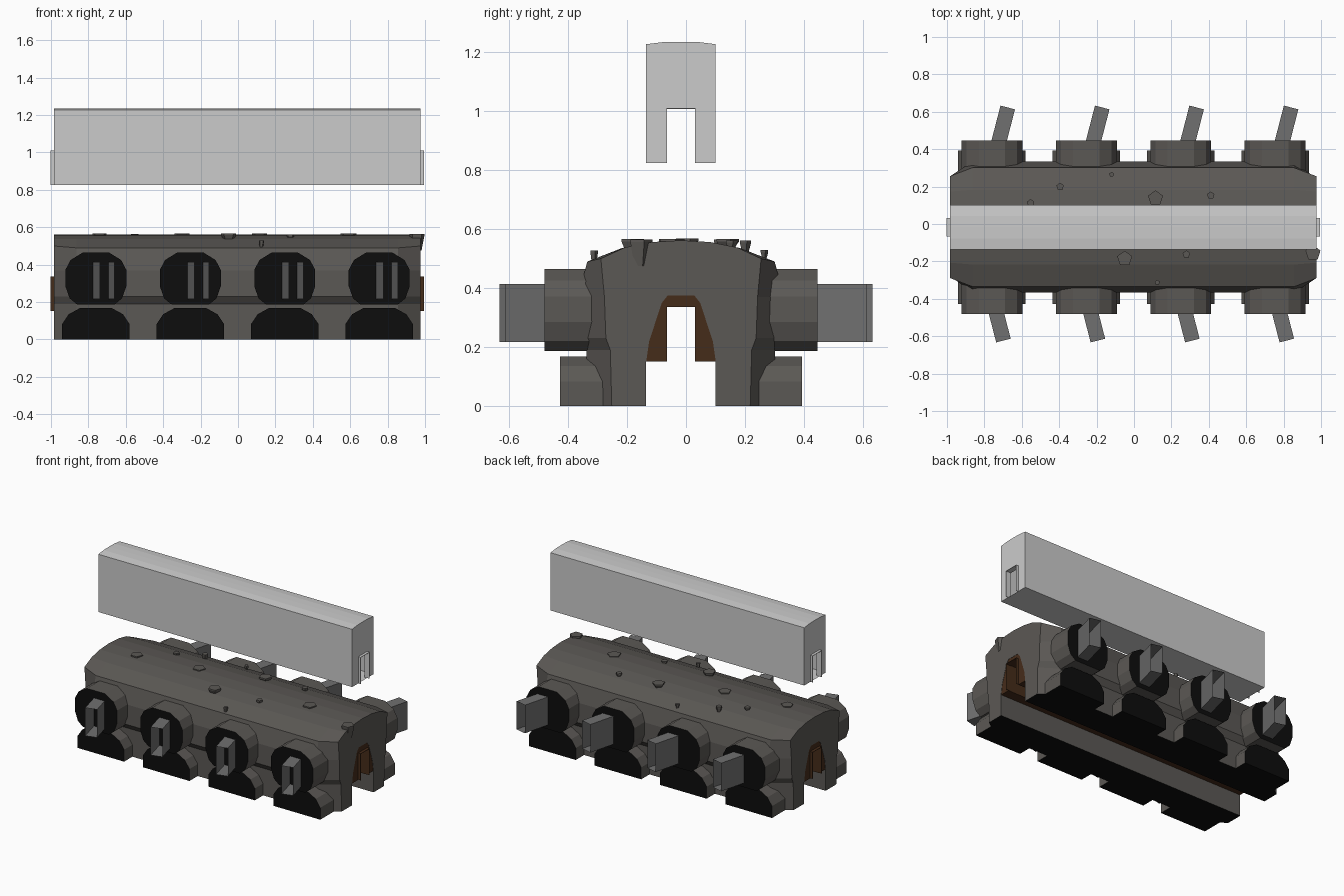
import bpy, bmesh, math
from mathutils import Vector

if "Cube" in bpy.data.objects:
    bpy.data.objects.remove(bpy.data.objects["Cube"])

XC, YC = -0.004, -0.017          # centre of the hull
HALF = 0.98                      # half length of hull and cabin

def material(name, r, g, b):
    m = bpy.data.materials.new(name)
    m.diffuse_color = (r, g, b, 1)
    m.use_nodes = True
    m.node_tree.nodes["Principled BSDF"].inputs["Base Color"].default_value = m.diffuse_color
    return m

HULL = material("hull_grey", 0.105, 0.098, 0.09)
BLACK = material("black", 0.004, 0.004, 0.004)
BROWN = material("brown", 0.06, 0.025, 0.01)
STEEL = material("steel", 0.16, 0.16, 0.16)
PALE = material("pale_grey", 0.55, 0.55, 0.55)

def loft(name, rings, mats, caps=True, dark=None):
    """Join closed rings of points; dark(face) picks the second material."""
    bm = bmesh.new()
    vs = [[bm.verts.new(p) for p in r] for r in rings]
    n = len(vs[0])
    for a, b in zip(vs, vs[1:]):
        for i in range(n):
            j = (i + 1) % n
            bm.faces.new((a[i], a[j], b[j], b[i]))
    if caps:
        bm.faces.new(vs[0])
        bm.faces.new(vs[-1])
    bmesh.ops.recalc_face_normals(bm, faces=bm.faces)
    bm.normal_update()
    if dark:
        for f in bm.faces:
            f.material_index = 1 if dark(f) else 0
    me = bpy.data.meshes.new(name)
    bm.to_mesh(me)
    bm.free()
    for m in mats:
        me.materials.append(m)
    ob = bpy.data.objects.new(name, me)
    bpy.context.collection.objects.link(ob)
    return ob

def mirrored(half):
    """Full closed profile from a half one that starts and ends on the middle."""
    return half + [(-y, z) for y, z in reversed(half[1:-1])]

def x_ring(x, prof):
    return [(XC + x, YC + y, z) for y, z in prof]

# hull: arched body with a tunnel, pinched at both ends
tunnel = [(0.118, 0), (0.118, 0.15), (0.108, 0.22), (0.065, 0.35), (0.045, 0.375), (0, 0.375)]
mid = mirrored([(0, 0.562), (0.1, 0.556), (0.2, 0.536), (0.318, 0.49), (0.35, 0.37),
                (0.35, 0.23), (0.32, 0.19), (0.32, 0)] + tunnel)
end = mirrored([(0, 0.562), (0.1, 0.556), (0.19, 0.538), (0.272, 0.50), (0.26, 0.37),
                (0.255, 0.23), (0.24, 0.19), (0.235, 0)] + tunnel)
loft("hull", [x_ring(-HALF, end), x_ring(-0.86, mid), x_ring(0.86, mid), x_ring(HALF, end)],
     [HULL, BLACK], dark=lambda f: f.normal.z < -0.9 and f.calc_center_median().z < 0.01)

# brown lining of the tunnel with a straight doorway
lining = mirrored([(0, 0.375), (0.045, 0.375), (0.065, 0.35), (0.108, 0.22), (0.118, 0.15),
                   (0.048, 0.15), (0.048, 0.338), (0, 0.338)])
loft("tunnel_lining", [x_ring(-HALF + 0.002, lining), x_ring(HALF - 0.002, lining)], [BROWN])

def door_frame(name, side, z0, mat):
    prof = mirrored([(0, z0 + 0.186), (0.05, z0 + 0.186), (0.05, z0), (0.047, z0),
                     (0.047, z0 + 0.183), (0, z0 + 0.183)])
    loft(name, [x_ring(side * 0.96, prof), x_ring(side * 0.998, prof)], [mat])

# floating cabin: hollow shell, slightly crowned roof, a doorway at each end
shell = mirrored([(0, 1.236), (0.06, 1.235), (0.118, 1.228), (0.118, 0.825), (0, 0.825)])
loft("cabin_shell", [x_ring(-HALF, shell), x_ring(HALF, shell)], [PALE], caps=False)
gable = mirrored([(0, 1.236), (0.06, 1.235), (0.118, 1.228), (0.118, 0.825),
                  (0.048, 0.825), (0.048, 1.011), (0, 1.011)])
for side, word in ((-1, "left"), (1, "right")):
    loft("cabin_end_" + word, [x_ring(side * HALF, gable), x_ring(side * (HALF - 0.003), gable)], [PALE])
    door_frame("cabin_door_frame_" + word, side, 0.825, PALE)
    door_frame("tunnel_door_frame_" + word, side, 0.152, BROWN)

# side pods: drum, foot and open barrel, four per side
drum = [(0.07, 0.465), (0.135, 0.425), (0.163, 0.372), (0.163, 0.285), (0.14, 0.22), (0.1, 0.187)]
drum = drum + [(-x, z) for x, z in reversed(drum)]
foot = [(0.085, 0.168), (0.145, 0.135), (0.18, 0.083), (0.18, 0)]
foot = foot + [(-x, z) for x, z in reversed(foot)]

def pod_part(name, prof, cx, s, y0, y1):
    rings = [[(cx + x, YC + s * y, z) for x, z in prof] for y in (y0, y1)]
    loft(name, rings, [HULL, BLACK],
         dark=lambda f: f.normal.y * s > 0.9 or f.normal.z < -0.9 and f.calc_center_median().z < 0.01)

def barrel(name, cx, s, tip_x, tip_y):
    ang = math.radians(14.5)
    axis = Vector((math.sin(ang), s * math.cos(ang), 0))
    across = Vector((math.cos(ang), -s * math.sin(ang), 0)) * 0.04
    tip = Vector((cx + tip_x, s * tip_y, 0))
    rings = []
    for d in (-0.22, 0):
        c = tip + axis * d
        rings.append([c + across * k + Vector((0, 0, z))
                      for k, z in ((-1, 0.217), (1, 0.217), (1, 0.413), (-1, 0.413))])
    loft(name, rings, [STEEL], caps=False)

for i in range(4):
    cx = -0.76 + 0.505 * i
    for s, word in ((-1, "front"), (1, "back")):
        tag = f"_{word}_{i + 1}"
        pod_part("drum" + tag, drum, cx, s, 0.29, 0.464)
        pod_part("foot" + tag, foot, cx, s, 0.25, 0.411)
        barrel("barrel" + tag, cx, s, 0.062 if s < 0 else 0.085, 0.623)

# five-sided studs on the roof, wider at the top: x, y, radius, top height, depth
studs = [(-0.74, -0.06, 0.04, 0.567, 0.03), (-0.3, 0.0, 0.042, 0.568, 0.03),
         (0.59, -0.05, 0.045, 0.567, 0.03), (-0.05, -0.185, 0.042, 0.566, 0.04),
         (0.115, 0.138, 0.042, 0.566, 0.03), (0.957, -0.155, 0.042, 0.565, 0.09),
         (-0.395, 0.2, 0.021, 0.562, 0.04), (0.41, 0.153, 0.021, 0.562, 0.03),
         (0.28, -0.162, 0.021, 0.562, 0.03), (-0.553, 0.112, 0.021, 0.565, 0.03),
         (-0.12, 0.265, 0.014, 0.53, 0.03), (0.125, -0.313, 0.014, 0.528, 0.045)]
for i, (x, y, r, top, depth) in enumerate(studs):
    rings = [[(x + q * math.sin(a * math.tau / 5), y + q * math.cos(a * math.tau / 5), z)
              for a in range(5)] for q, z in ((r * 0.6, top - depth), (r, top - 0.008), (r, top))]
    loft(f"roof_stud_{i + 1}", rings, [HULL])
